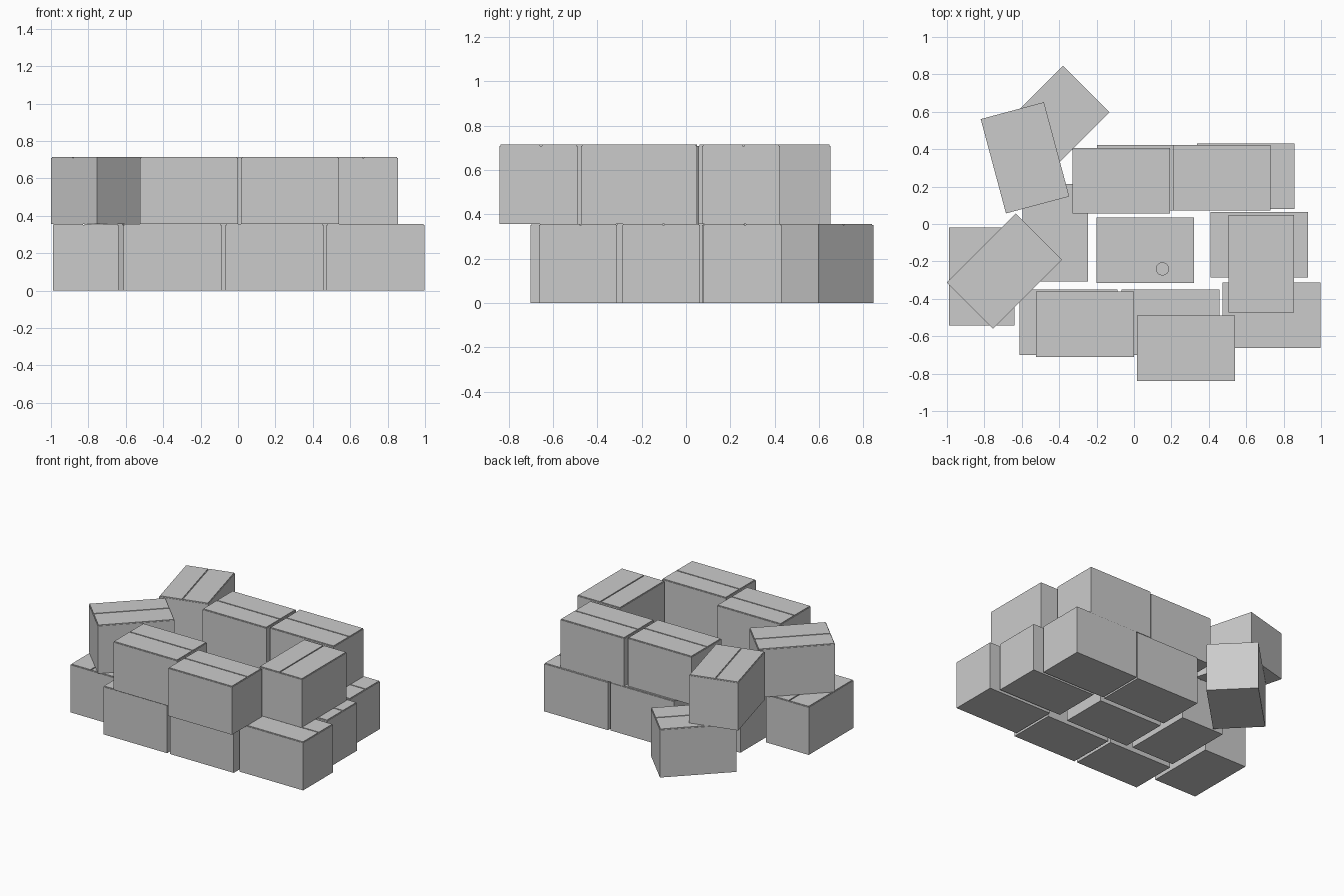
import bpy, bmesh, math
from mathutils import Matrix, Vector

if "Cube" in bpy.data.objects:
    bpy.data.objects.remove(bpy.data.objects["Cube"])

L, W, H = 0.522, 0.35, 0.357      # carton length, width, height
FLAP, INSET, GAP, SHIFT = 0.006, 0.004, 0.008, 0.011

card = bpy.data.materials.new("plain grey card")
card.diffuse_color = (0.6, 0.6, 0.6, 1)
card.use_nodes = True
card.node_tree.nodes["Principled BSDF"].inputs["Base Color"].default_value = card.diffuse_color


def block(bm, x0, x1, y0, y1, z0, z1):
    size = Vector((x1 - x0, y1 - y0, z1 - z0))
    mid = Vector((x0 + x1, y0 + y1, z0 + z1)) / 2
    bmesh.ops.create_cube(bm, size=1, matrix=Matrix.Translation(mid) @ Matrix.Diagonal(size.to_4d()))


def finish(bm, name, loc, angle=0):
    me = bpy.data.meshes.new(name)
    bm.to_mesh(me)
    bm.free()
    me.materials.append(card)
    ob = bpy.data.objects.new(name, me)
    ob.location = loc
    ob.rotation_euler.z = math.radians(angle)
    bpy.context.collection.objects.link(ob)
    return ob


def carton(name, x, y, angle, z):
    """Closed carton: body plus two top flaps with an off-centre seam."""
    bm = bmesh.new()
    block(bm, -L/2, L/2, -W/2, W/2, 0, H - FLAP)
    for y0, y1 in ((-W/2 + INSET, SHIFT - GAP/2), (SHIFT + GAP/2, W/2 - INSET)):
        block(bm, -L/2 + INSET, L/2 - INSET, y0, y1, H - FLAP, H)
    finish(bm, name, (x, y, z), angle)


# centre x, centre y, turn
lower = [
    (-0.815, -0.281, 90), (-0.35, -0.526, 0), (0.195, -0.526, 0), (0.735, -0.487, 0),
    (0.669, -0.112, 0), (0.06, -0.14, 0), (-0.42, -0.047, -90),
    (0.062, 0.248, 0), (0.598, 0.255, 0), (-0.44, 0.537, 225),
]
upper = [
    (-0.583, 0.354, 105), (-0.692, -0.252, 45), (-0.069, 0.231, 180), (0.47, 0.248, 0),
    (-0.262, -0.535, 0), (0.278, -0.665, 0), (0.68, -0.212, 90),
]
for layer, rows, z in (("lower", lower, 0), ("upper", upper, H)):
    for i, (x, y, a) in enumerate(rows):
        carton(f"{layer}_carton_{i + 1}", x, y, a, z)

# small can standing in the hollow
bm = bmesh.new()
bmesh.ops.create_cone(bm, cap_ends=True, segments=32, radius1=0.035, radius2=0.035, depth=0.1,
                      matrix=Matrix.Translation((0, 0, 0.05)))
can = finish(bm, "small_can", (0.152, -0.24, H))
bpy.context.view_layer.objects.active = can
can.select_set(True)
bpy.ops.object.shade_smooth_by_angle()
